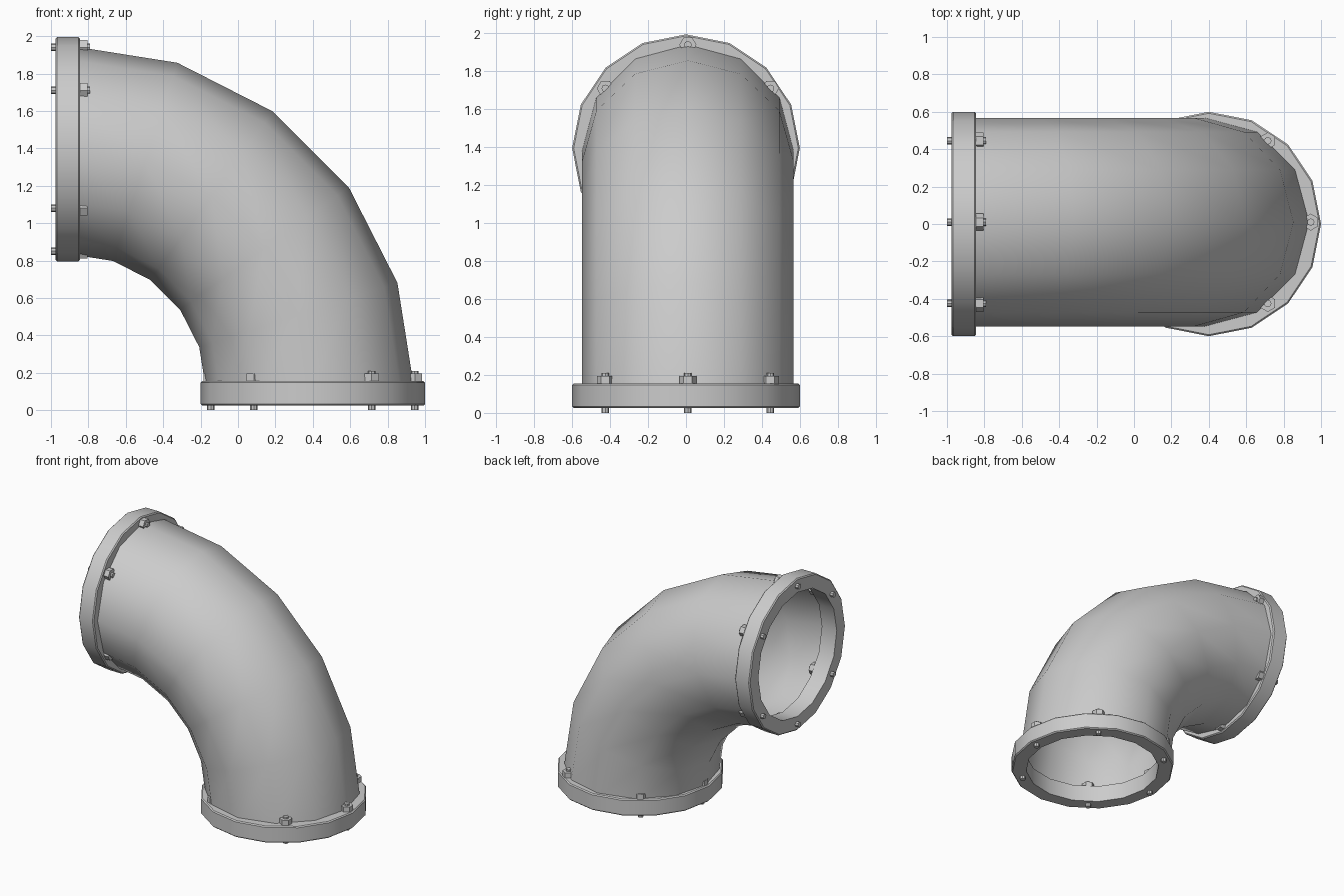
import bpy, bmesh
from math import sin, cos, pi, radians
from mathutils import Matrix, Vector

cube = bpy.data.objects.get("Cube")
if cube:
    bpy.data.objects.remove(cube, do_unlink=True)

# One grey metal for every part
metal = bpy.data.materials.new("grey metal")
metal.use_nodes = True
GREY = (0.6, 0.6, 0.6, 1)
metal.diffuse_color = GREY
metal.node_tree.nodes["Principled BSDF"].inputs["Base Color"].default_value = GREY


def finish(name, bm, matrix=Matrix(), angle=None):
    """Turn a bmesh into a named object, smooth below the given angle."""
    bmesh.ops.recalc_face_normals(bm, faces=bm.faces)
    mesh = bpy.data.meshes.new(name)
    bm.to_mesh(mesh)
    bm.free()
    mesh.materials.append(metal)
    obj = bpy.data.objects.new(name, mesh)
    obj.matrix_world = matrix
    bpy.context.collection.objects.link(obj)
    if angle:
        bpy.ops.object.select_all(action='DESELECT')
        obj.select_set(True)
        bpy.context.view_layer.objects.active = obj
        bpy.ops.object.shade_smooth_by_angle(angle=radians(angle))
    return obj


def bridge(bm, rings, closed=False):
    """Skin consecutive rings of vertices with quads."""
    pairs = list(zip(rings, rings[1:]))
    if closed:
        pairs.append((rings[-1], rings[0]))
    for a, b in pairs:
        for i in range(len(a)):
            j = (i + 1) % len(a)
            bm.faces.new((a[i], a[j], b[j], b[i]))


# Elbow pipe: twelve-sided section swept through a quarter turn
BEND, PIPE_R, SIDES, STEPS = 1.275, 0.557, 12, 5
bm = bmesh.new()
rings = []
for s in range(STEPS + 1):
    turn = s / STEPS * pi / 2
    ring = []
    for k in range(SIDES):
        a = 2 * pi * k / SIDES
        reach = BEND + PIPE_R * cos(a)
        ring.append(bm.verts.new((-0.89 + reach * cos(turn), 0.01 + PIPE_R * sin(a),
                                  0.115 + reach * sin(turn))))
    rings.append(ring)
bridge(bm, rings)
finish("elbow_pipe", bm, angle=80)


def add_flange(name, matrix):
    # Chamfered ring, profile as radius and height
    profile = [(0.49, 0), (0.592, 0), (0.6, 0.008), (0.6, 0.122), (0.592, 0.13), (0.49, 0.13)]
    bm = bmesh.new()
    rings = [[bm.verts.new((r * cos(2 * pi * k / 16), r * sin(2 * pi * k / 16), z))
              for k in range(16)] for r, z in profile]
    bridge(bm, rings, closed=True)
    finish(name + "_flange", bm, matrix, 30)


def add_bolts(name, matrix):
    # Six bolts: thin shank through the flange with a hexagonal nut inside
    spots = [(sx * 0.545, 0) for sx in (-1, 1)]
    spots += [(sx * 0.315, sy * 0.435) for sx in (-1, 1) for sy in (-1, 1)]
    for n, (x, y) in enumerate(spots, 1):
        bm = bmesh.new()
        for radius, sides, low, high in ((0.02, 8, -0.025, 0.185), (0.045, 6, 0.128, 0.17)):
            place = Matrix.Translation((x, y + 0.01, (low + high) / 2))
            bmesh.ops.create_cone(bm, cap_ends=True, segments=sides, radius1=radius,
                                  radius2=radius, depth=high - low, matrix=place)
        finish(f"{name}_bolt_{n}", bm, matrix)


# Same flange at the foot and at the side mouth
ends = {
    "bottom": Matrix.Translation((0.4, 0, 0.025)),
    "side": Matrix.Translation((-0.975, 0, 1.395)) @ Matrix.Rotation(pi / 2, 4, 'Y'),
}
for end, matrix in ends.items():
    add_flange(end, matrix)
    add_bolts(end, matrix)
